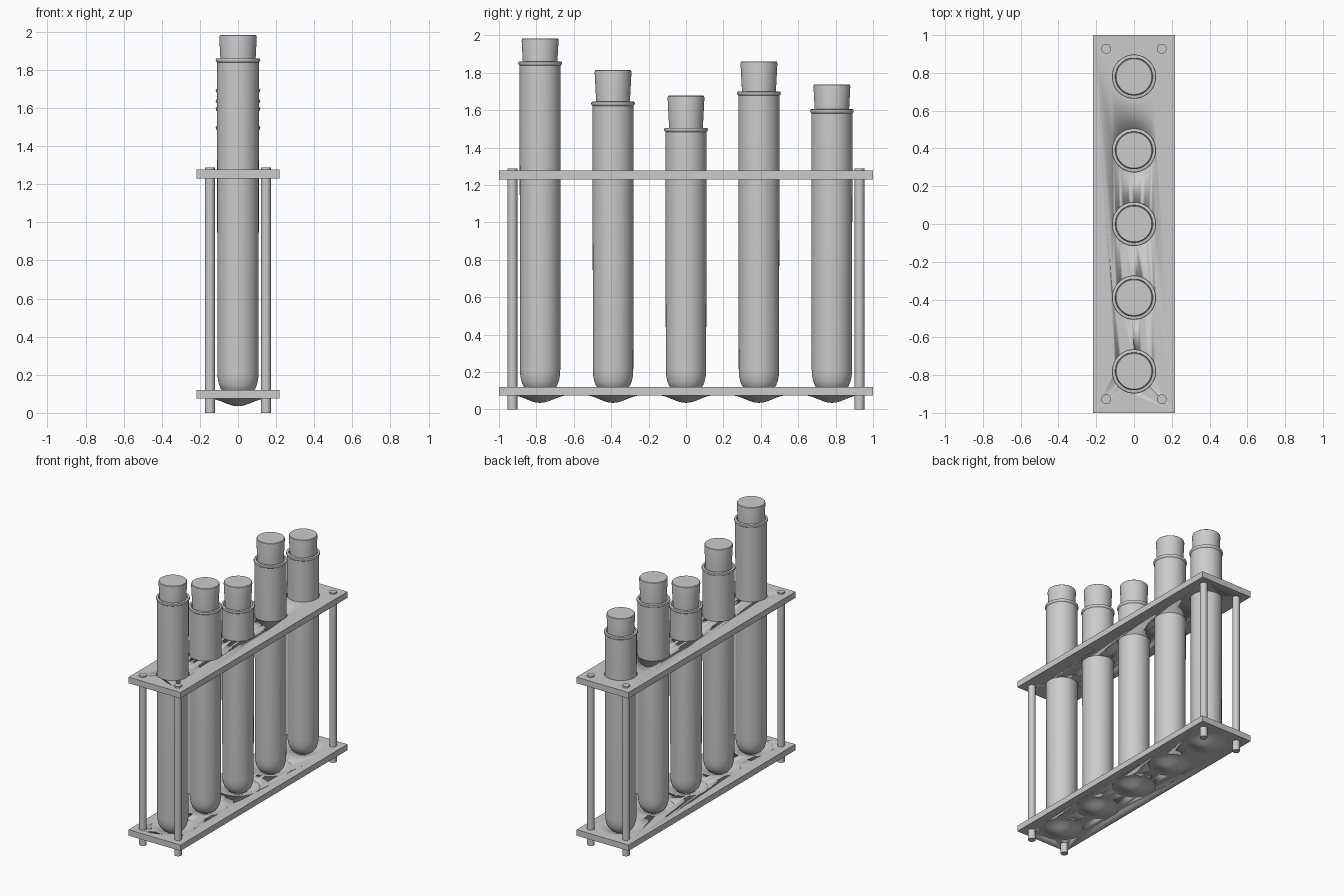
import bpy, bmesh, math

cube = bpy.data.objects.get("Cube")
if cube:
    bpy.data.objects.remove(cube, do_unlink=True)

grey = bpy.data.materials.new("plain grey")
grey.use_nodes = True
COLOUR = (0.6, 0.6, 0.6, 1)
grey.diffuse_color = COLOUR
grey.node_tree.nodes["Principled BSDF"].inputs["Base Color"].default_value = COLOUR


def finish(bm, name, angle=35):
    """Turn a bmesh into a smooth-shaded grey object."""
    bmesh.ops.recalc_face_normals(bm, faces=bm.faces)
    mesh = bpy.data.meshes.new(name)
    bm.to_mesh(mesh)
    bm.free()
    mesh.materials.append(grey)
    ob = bpy.data.objects.new(name, mesh)
    bpy.context.collection.objects.link(ob)
    bpy.ops.object.select_all(action='DESELECT')
    ob.select_set(True)
    bpy.context.view_layer.objects.active = ob
    bpy.ops.object.shade_smooth_by_angle(angle=math.radians(angle))
    return ob


def lathe(name, profile, x=0, y=0, sides=48):
    """Spin (radius, z) points around a vertical axis."""
    bm = bmesh.new()
    verts = [bm.verts.new((r, 0, z)) for r, z in profile]
    edges = [bm.edges.new(pair) for pair in zip(verts, verts[1:])]
    bmesh.ops.spin(bm, geom=verts + edges, cent=(0, 0, 0), axis=(0, 0, 1),
                   angle=math.tau, steps=sides)
    bmesh.ops.remove_doubles(bm, verts=bm.verts, dist=0.0002)
    ob = finish(bm, name)
    ob.location = (x, y, 0)
    return ob


def plate(name, z0, z1, hole_radius, holes):
    """Flat board with a row of round holes."""
    bm = bmesh.new()
    bmesh.ops.create_cube(bm, size=1)
    for v in bm.verts:
        v.co = (v.co.x * 0.436, v.co.y * 2, z0 + (v.co.z + 0.5) * (z1 - z0))
    board = finish(bm, name)
    for y in holes:
        cutter = lathe("hole_cutter", [(0, z0 - 0.1), (hole_radius, z0 - 0.1),
                                       (hole_radius, z1 + 0.1), (0, z1 + 0.1)], y=y)
        cutter.hide_render = True
        bpy.context.view_layer.objects.active = board
        mod = board.modifiers.new("hole", 'BOOLEAN')
        mod.operation = 'DIFFERENCE'
        mod.solver = 'EXACT'
        mod.object = cutter
        bpy.ops.object.modifier_apply(modifier=mod.name)
        bpy.data.objects.remove(cutter, do_unlink=True)
    return board


# (y, height of tube lip, height of stopper top)
TUBES = [(-0.78, 1.86, 1.983), (-0.39, 1.645, 1.815), (0, 1.505, 1.677),
         (0.39, 1.70, 1.86), (0.78, 1.605, 1.737)]
rows = [t[0] for t in TUBES]

# Rack boards
DIMPLE = 0.15
plate("top_board", 1.23, 1.276, 0.113, rows)
plate("bottom_board", 0.075, 0.12, DIMPLE, rows)

# Bell-shaped dimples that fill the holes of the bottom board
steps = [DIMPLE * i / 12 for i in range(13)]


def sag(r):
    return 0.02 * (1 + math.cos(math.pi * r / DIMPLE))


dimple = ([(r, 0.12 - sag(r)) for r in steps] +
          [(r, 0.075 - sag(r)) for r in reversed(steps)])

for i, (y, lip, top) in enumerate(TUBES, 1):
    lathe(f"dimple_{i}", dimple, y=y)

    # Glass tube: rounded foot, straight wall, beaded lip, hollow inside
    foot = [(0, 0.083), (0.03, 0.086), (0.055, 0.094), (0.075, 0.107),
            (0.09, 0.125), (0.1, 0.15), (0.106, 0.18), (0.108, 0.215)]
    rim = [(0.1095, lip - 0.022), (0.114, lip - 0.018), (0.117, lip - 0.01),
           (0.115, lip - 0.002), (0.11, lip), (0.1, lip), (0.097, lip - 0.005)]
    inside = [(0.097, 0.215), (0.085, 0.15), (0.05, 0.105), (0, 0.095)]
    lathe(f"tube_{i}", foot + rim + inside, y=y)

    # Tapered stopper with a softened top edge
    lathe(f"stopper_{i}", [(0, top - 0.25), (0.086, top - 0.25), (0.0985, top - 0.012),
                           (0.097, top - 0.003), (0.094, top), (0, top)], y=y)

# Corner rods
for sx, side in ((-1, "right"), (1, "left")):
    for sy, end in ((-1, "front"), (1, "back")):
        lathe(f"rod_{end}_{side}", [(0, 0), (0.026, 0), (0.026, 1.287), (0, 1.287)],
              x=sx * 0.147, y=sy * 0.928, sides=24)
